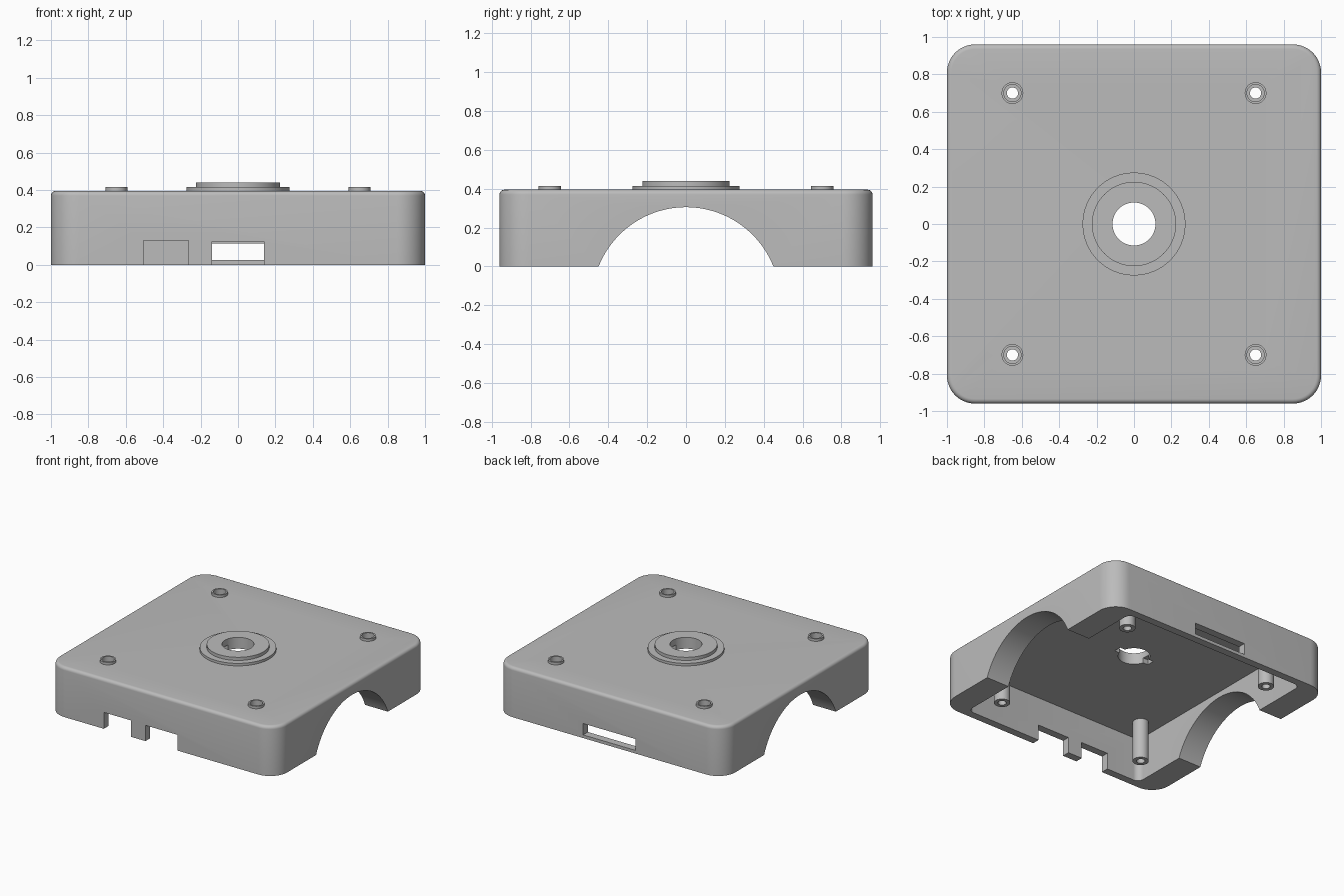
import bpy, bmesh, math
from mathutils import Matrix, Vector

cube = bpy.data.objects.get("Cube")
if cube:
    bpy.data.objects.remove(cube, do_unlink=True)

grey = bpy.data.materials.new("matte grey")
grey.use_nodes = True
GREY = (0.5, 0.5, 0.5, 1)
grey.diffuse_color = GREY
grey.node_tree.nodes["Principled BSDF"].inputs["Base Color"].default_value = GREY


def make(name, bm):
    bmesh.ops.recalc_face_normals(bm, faces=bm.faces)
    me = bpy.data.meshes.new(name)
    bm.to_mesh(me)
    bm.free()
    me.materials.append(grey)
    ob = bpy.data.objects.new(name, me)
    bpy.context.collection.objects.link(ob)
    return ob


def rounded_box(name, hx, hy, z0, z1, r, top=0):
    """Upright box with rounded vertical corners and an optional rounded top edge."""
    bm = bmesh.new()
    bmesh.ops.create_cube(bm, size=1, matrix=Matrix.Translation((0, 0, (z0 + z1) / 2))
                          @ Matrix.Diagonal((2 * hx, 2 * hy, z1 - z0, 1)))
    if r:
        edges = [e for e in bm.edges if abs(e.verts[0].co.z - e.verts[1].co.z) > 1e-4]
        bmesh.ops.bevel(bm, geom=edges, offset=r, segments=12, profile=0.5, affect='EDGES')
    if top:
        edges = [e for e in bm.edges if all(abs(v.co.z - z1) < 1e-5 for v in e.verts)]
        bmesh.ops.bevel(bm, geom=edges, offset=top, segments=5, profile=0.5, affect='EDGES')
    return make(name, bm)


def box(name, x0, x1, y0, y1, z0, z1):
    ob = rounded_box(name, (x1 - x0) / 2, (y1 - y0) / 2, z0, z1, 0)
    ob.data.transform(Matrix.Translation(((x0 + x1) / 2, (y0 + y1) / 2, 0)))
    return ob


def cylinder(name, r, depth, matrix, n=48):
    bm = bmesh.new()
    bmesh.ops.create_cone(bm, cap_ends=True, segments=n, radius1=r, radius2=r,
                          depth=depth, matrix=matrix)
    return make(name, bm)


def lathe(name, profile, centre, n=48):
    """Spin a closed (radius, z) outline around a vertical axis."""
    bm = bmesh.new()
    rings = []
    for i in range(n):
        a = 2 * math.pi * i / n
        rings.append([bm.verts.new((centre[0] + r * math.cos(a), centre[1] + r * math.sin(a), z))
                      for r, z in profile])
    m = len(profile)
    for i in range(n):
        p, q = rings[i], rings[(i + 1) % n]
        for j in range(m):
            k = (j + 1) % m
            bm.faces.new((p[j], q[j], q[k], p[k]))
    return make(name, bm)


def smooth(ob):
    bpy.ops.object.select_all(action='DESELECT')
    ob.select_set(True)
    bpy.context.view_layer.objects.active = ob
    bpy.ops.object.shade_smooth_by_angle(angle=math.radians(30))


W, D, H, CEIL = 1.0, 0.96, 0.395, 0.35
POSTS = [(sx * 0.65, sy * 0.70) for sx in (-1, 1) for sy in (-1, 1)]

# Open-bottomed case
case = rounded_box("case_shell", W, D, 0, H, 0.15, 0.025)

# Inner cavity, side arches, front notches, back slot and lid openings
cutters = [
    rounded_box("cavity_cutter", 0.80, 0.90, -0.1, CEIL, 0.05),
    cylinder("arch_cutter", 0.484, 3, Matrix.Translation((0, 0, -0.179))
             @ Matrix.Rotation(math.pi / 2, 4, 'Y'), 128),
    box("centre_notch_cutter", -0.14, 0.14, -1.1, -0.85, -0.1, 0.125),
    box("side_notch_cutter", -0.505, -0.265, -1.1, -0.85, -0.1, 0.13),
    box("back_slot_cutter", -0.23, 0.23, 0.85, 1.1, 0.025, 0.115),
    cylinder("centre_hole_cutter", 0.115, 0.4, Matrix.Translation((0, 0, 0.4)), 64),
    box("key_slot_cutter", -0.155, 0.155, -0.03, 0.03, 0.3, 0.41),
]
cutters += [cylinder("post_hole_cutter", 0.052, 0.3, Matrix.Translation((x, y, 0.4)))
            for x, y in POSTS]
for c in cutters:
    c.hide_render = True
    mod = case.modifiers.new(c.name, 'BOOLEAN')
    mod.operation = 'DIFFERENCE'
    mod.solver = 'EXACT'
    mod.object = c
bpy.context.view_layer.update()
cut_mesh = bpy.data.meshes.new_from_object(
    case.evaluated_get(bpy.context.evaluated_depsgraph_get()))
case.modifiers.clear()
case.data = cut_mesh
for c in cutters:
    bpy.data.objects.remove(c, do_unlink=True)
smooth(case)

# Stepped collar around the centre hole
smooth(lathe("centre_collar", [(0.115, H - 0.005), (0.275, H - 0.005), (0.275, 0.415),
                               (0.225, 0.415), (0.225, 0.44), (0.115, 0.44)], (0, 0), 64))

# Screw posts with counterbored holes, rising slightly above the lid
for i, pos in enumerate(POSTS):
    smooth(lathe(f"screw_post_{i + 1}", [(0.03, 0.03), (0.058, 0.03), (0.058, 0.415),
                                         (0.046, 0.415), (0.046, 0.34), (0.03, 0.34)], pos))
